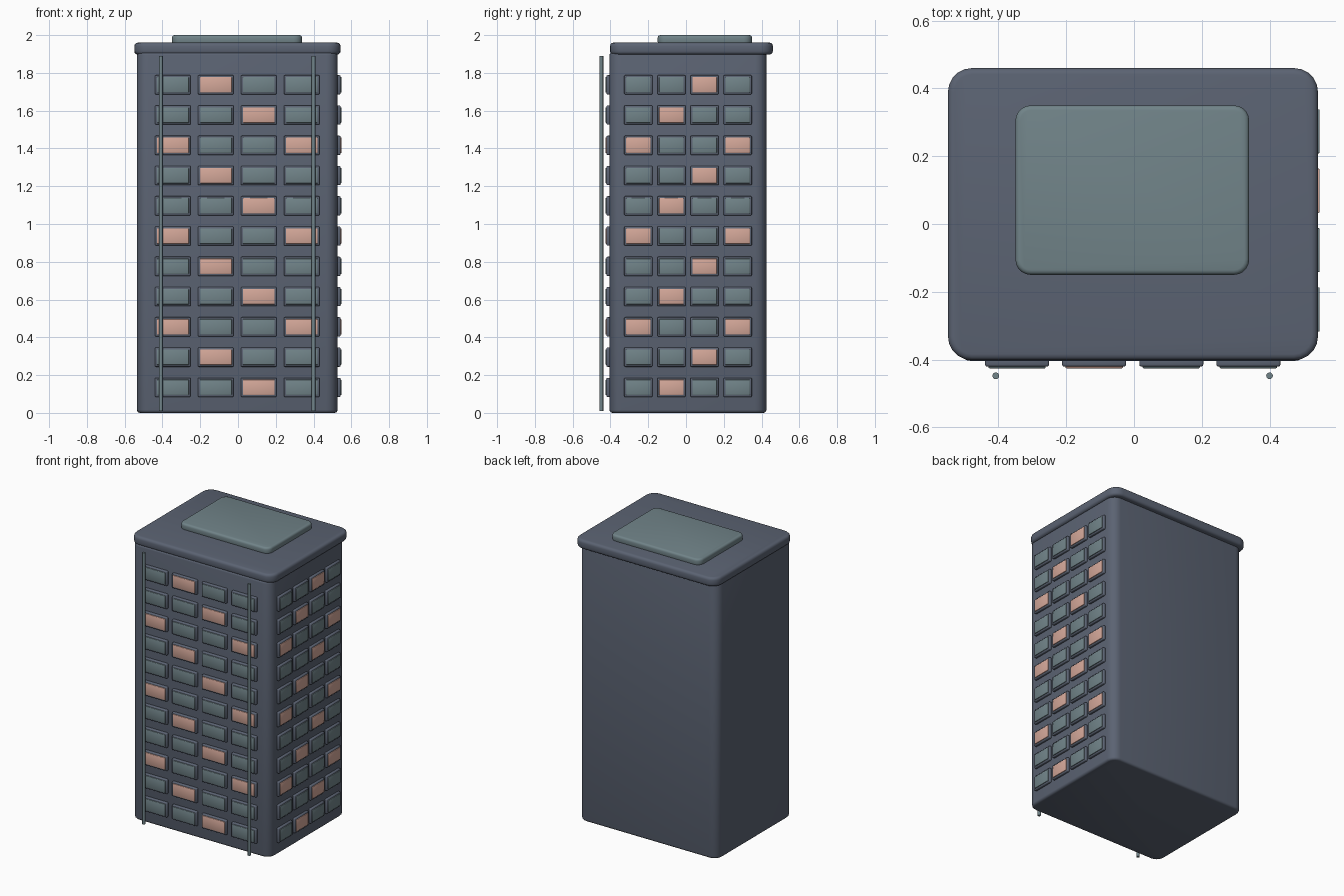
import bpy
import bmesh
from math import radians
from mathutils import Vector

cube = bpy.data.objects.get("Cube")
if cube:
    bpy.data.objects.remove(cube)


def material(name, rgb):
    m = bpy.data.materials.new(name)
    m.use_nodes = True
    m.diffuse_color = (*rgb, 1)
    m.node_tree.nodes["Principled BSDF"].inputs["Base Color"].default_value = (*rgb, 1)
    return m


SLATE = material("slate wall", (0.105, 0.125, 0.17))
GLASS = material("grey green glass", (0.165, 0.23, 0.25))
LIT = material("warm lit glass", (0.66, 0.39, 0.32))


def rounded_box(name, low, high, mat, edge, segments=2, corner=0, angle=50):
    """Box between two corners: vertical edges rounded by corner, the rest by edge."""
    low, high = Vector(low), Vector(high)
    size, centre = high - low, (high + low) / 2
    bm = bmesh.new()
    bmesh.ops.create_cube(bm, size=1)
    bmesh.ops.scale(bm, vec=size, verts=bm.verts)
    if corner:
        upright = [e for e in bm.edges
                   if abs(e.verts[0].co.z - e.verts[1].co.z) > size.z / 2]
        bmesh.ops.bevel(bm, geom=upright, offset=corner, segments=5,
                        profile=0.5, affect='EDGES')
        rim = [e for e in bm.edges if abs(e.verts[0].co.z - e.verts[1].co.z) < 1e-5]
    else:
        rim = bm.edges[:]
    bmesh.ops.bevel(bm, geom=rim, offset=edge, segments=segments,
                    profile=0.5, affect='EDGES')
    mesh = bpy.data.meshes.new(name)
    bm.to_mesh(mesh)
    bm.free()
    mesh.materials.append(mat)
    obj = bpy.data.objects.new(name, mesh)
    obj.location = centre
    bpy.context.collection.objects.link(obj)
    smooth(obj, angle)
    return obj


def smooth(obj, angle):
    bpy.ops.object.select_all(action='DESELECT')
    obj.select_set(True)
    bpy.context.view_layer.objects.active = obj
    bpy.ops.object.shade_smooth_by_angle(angle=radians(angle))


# Tower, roof slab and rooftop plate
FRONT, SIDE = -0.405, 0.527
rounded_box("tower_body", (-0.535, FRONT, 0), (SIDE, 0.426, 1.91), SLATE, 0.016, 3, 0.06)
rounded_box("roof_slab", (-0.549, -0.402, 1.897), (0.543, 0.46, 1.96), SLATE, 0.018, 3, 0.07)
rounded_box("rooftop_plate", (-0.35, -0.15, 1.95), (0.34, 0.35, 2.0), GLASS, 0.014, 3, 0.045)

# Window masters share their meshes with every copy
masters = {}


def window_part(kind, face, where, half, depth, mat, edge):
    """Place one plate on the front (-y) or side (+x) wall."""
    key = (kind, face, mat.name)
    along, z = where
    if face == "front":
        centre = Vector((along, FRONT - (depth[0] + depth[1]) / 2, z))
        reach = Vector((half[0], (depth[1] - depth[0]) / 2, half[1]))
    else:
        centre = Vector((SIDE + (depth[0] + depth[1]) / 2, along, z))
        reach = Vector(((depth[1] - depth[0]) / 2, half[0], half[1]))
    name = f"{face}_{kind}"
    if key in masters:
        obj = bpy.data.objects.new(name, masters[key])
        obj.location = centre
        bpy.context.collection.objects.link(obj)
    else:
        masters[key] = rounded_box(name, centre - reach, centre + reach, mat, edge).data


# Window grids: every third window along a diagonal is lit
walls = {
    "front": ([-0.345 + 0.2275 * c for c in range(4)], 0.0945),
    "side": ([0.2735 - 0.1753 * c for c in range(4)], 0.075),
}
for face, (columns, half_width) in walls.items():
    for row in range(11):
        z = 0.135 + 0.1602 * row
        for col, along in enumerate(columns):
            pane = LIT if (row + col) % 3 == 2 else GLASS
            window_part("window_frame", face, (along, z), (half_width, 0.051),
                        (-0.012, 0.016), SLATE, 0.006)
            window_part("window_pane", face, (along, z), (half_width - 0.01, 0.041),
                        (0.005, 0.021), pane, 0.003)

# Thin pipes standing in front of the facade
for side, x in (("right", -0.408), ("left", 0.4)):
    bpy.ops.mesh.primitive_cylinder_add(vertices=12, radius=0.01, depth=1.88,
                                        location=(x, -0.448, 0.95))
    pipe = bpy.context.object
    pipe.name = f"{side}_pipe"
    pipe.data.materials.append(GLASS)
    smooth(pipe, 40)
